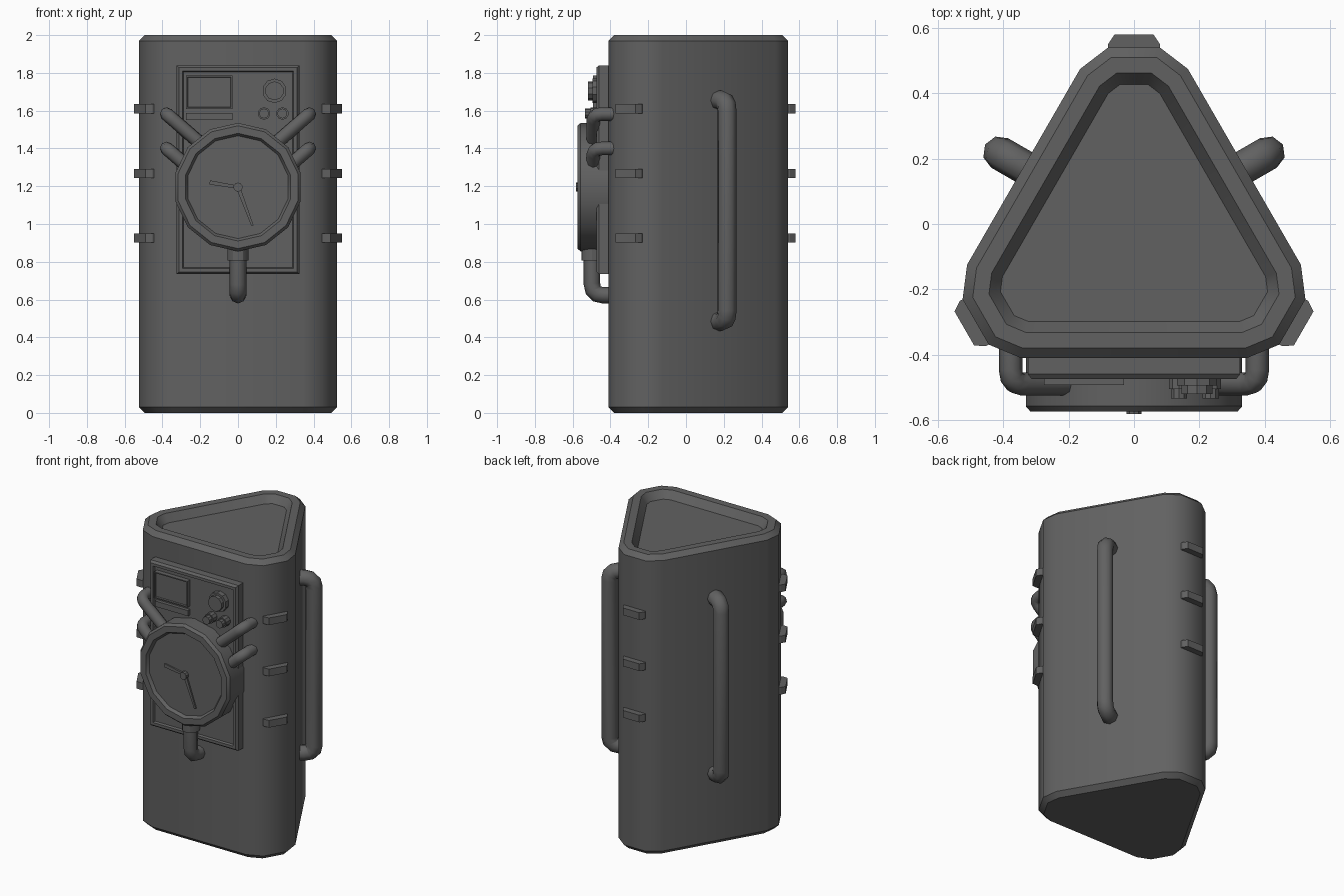
import bpy, bmesh
from math import sin, cos, pi, radians
from mathutils import Vector, Matrix

cube = bpy.data.objects.get("Cube")
if cube:
    bpy.data.objects.remove(cube)

grey = bpy.data.materials.new("dark_grey")
grey.use_nodes = True
COLOUR = (0.12, 0.12, 0.12, 1)
grey.diffuse_color = COLOUR
grey.node_tree.nodes["Principled BSDF"].inputs["Base Color"].default_value = COLOUR

CENTRE = Vector((0, -0.02, 0))   # axis of the three-sided body


def finish(obj, angle=30):
    obj.data.materials.clear()
    obj.data.materials.append(grey)
    bpy.ops.object.select_all(action='DESELECT')
    obj.select_set(True)
    bpy.context.view_layer.objects.active = obj
    bpy.ops.object.shade_smooth_by_angle(angle=radians(angle))
    return obj


def loft(name, rings, angle=30):
    """Skin a stack of equal-length rings and cap both ends."""
    bm = bmesh.new()
    loops = [[bm.verts.new(p) for p in ring] for ring in rings]
    for a, b in zip(loops, loops[1:]):
        for i in range(len(a)):
            j = (i + 1) % len(a)
            bm.faces.new((a[i], a[j], b[j], b[i]))
    bm.faces.new(loops[0][::-1])
    bm.faces.new(loops[-1])
    bmesh.ops.recalc_face_normals(bm, faces=bm.faces)
    mesh = bpy.data.meshes.new(name)
    bm.to_mesh(mesh)
    bm.free()
    obj = bpy.data.objects.new(name, mesh)
    bpy.context.collection.objects.link(obj)
    return finish(obj, angle)


def inset(points, d):
    """Mitred inward offset of a clockwise outline."""
    out = []
    for i, p in enumerate(points):
        e1 = (p - points[i - 1]).normalized()
        e2 = (points[(i + 1) % len(points)] - p).normalized()
        n1, n2 = Vector((e1.y, -e1.x)), Vector((e2.y, -e2.x))
        out.append(p + (n1 + n2) * d / (1 + n1.dot(n2)))
    return out


def turned(name, x, z, profile, sides):
    """Round part facing the front, from (radius, y) pairs."""
    rings = [[(x + r * sin(2 * pi * i / sides), y, z + r * cos(2 * pi * i / sides))
              for i in range(sides)] for r, y in profile]
    return loft(name, rings)


def plate(name, x0, x1, z0, z1, profile):
    """Rectangular part facing the front, from (inset, y) pairs."""
    rings = [[(x0 + d, y, z0 + d), (x1 - d, y, z0 + d),
              (x1 - d, y, z1 - d), (x0 + d, y, z1 - d)] for d, y in profile]
    return loft(name, rings)


def tube(name, path, radius, bend):
    """Eight-sided pipe with rounded elbows."""
    path = [Vector(p) for p in path]
    pts = [path[0]]
    for a, b, c in zip(path, path[1:], path[2:]):
        s, e = b + (a - b).normalized() * bend, b + (c - b).normalized() * bend
        for k in range(4):
            t = k / 3
            pts.append(s * (1 - t) ** 2 + b * 2 * t * (1 - t) + e * t * t)
    pts.append(path[-1])
    curve = bpy.data.curves.new(name, 'CURVE')
    curve.dimensions = '3D'
    curve.bevel_depth = radius
    curve.bevel_resolution = 2
    curve.use_fill_caps = True
    spline = curve.splines.new('POLY')
    spline.points.add(len(pts) - 1)
    for sp, p in zip(spline.points, pts):
        sp.co = (*p, 1)
    obj = bpy.data.objects.new(name, curve)
    bpy.context.collection.objects.link(obj)
    bpy.ops.object.select_all(action='DESELECT')
    obj.select_set(True)
    bpy.context.view_layer.objects.active = obj
    bpy.ops.object.convert(target='MESH')
    return finish(bpy.context.object, 50)


# Body: triangular prism with blunt corners, chamfered rims, sunken top
outline = []
for k in range(3):
    spin = Matrix.Rotation(-2 * pi / 3 * k, 2)
    for x, y in ((-0.165, 0.495), (-0.08, 0.56), (0.08, 0.56), (0.165, 0.495)):
        outline.append(spin @ Vector((x, y)) + CENTRE.xy)
levels = ((0.03, 0), (0, 0.03), (0, 1.97), (0.03, 2), (0.078, 2), (0.112, 1.95))
loft("body", [[(p.x, p.y, z) for p in inset(outline, d)] for d, z in levels], 40)

# Corner clips: three on each corner
clip_shape = ((-0.08, 0.5), (-0.08, 0.57), (-0.06, 0.6), (0.06, 0.6), (0.08, 0.57), (0.08, 0.5))
for k, corner in enumerate(("back", "left", "right")):
    spin = Matrix.Rotation(-2 * pi / 3 * k, 3, 'Z')
    for n, z in enumerate((0.925, 1.268, 1.61)):
        rings = [[spin @ Vector((x, y, z + h)) + CENTRE for x, y in clip_shape]
                 for h in (-0.024, 0.024)]
        loft(f"{corner}_clip_{n + 1}", rings)

# Long carrying handles on the two rear sides
for side, s in (("left", 1), ("right", -1)):
    out = Vector((s * cos(pi / 6), sin(pi / 6), 0))
    near, far = CENTRE + out * 0.36, CENTRE + out * 0.475
    up, low = Vector((0, 0, 1.655)), Vector((0, 0, 0.485))
    tube(f"{side}_handle", (near + up, far + up, far + low, near + low), 0.052, 0.06)

# Front panel with raised frame
plate("front_panel", -0.325, 0.325, 0.735, 1.84,
      ((0, -0.4), (0, -0.46), (0.012, -0.475), (0.03, -0.475), (0.036, -0.462)))
plate("screen", -0.275, -0.03, 1.61, 1.785,
      ((0, -0.45), (0, -0.493), (0.007, -0.493), (0.01, -0.485)))
plate("label_bar", -0.275, -0.03, 1.55, 1.587, ((0, -0.45), (0, -0.485)))

# Control knobs
turned("large_knob", 0.193, 1.705,
       ((0.065, -0.45), (0.065, -0.495), (0.05, -0.495), (0.05, -0.52)), 10)
for side, x in (("right", 0.138), ("left", 0.235)):
    turned(f"{side}_small_knob", x, 1.585,
           ((0.033, -0.45), (0.033, -0.505), (0.026, -0.505), (0.026, -0.535)), 10)

# Gauge drum with recessed dial
GZ = 1.195
turned("gauge", 0, GZ,
       ((0.34, -0.4), (0.34, -0.558), (0.325, -0.575), (0.285, -0.575), (0.272, -0.555)), 14)
turned("gauge_hub", 0, GZ, ((0.024, -0.54), (0.024, -0.582)), 10)


# Dial hands
def hand(name, tip_x, tip_z, w0, w1):
    along = Vector((tip_x, 0, tip_z))
    side = Vector((-tip_z, 0, tip_x)).normalized()
    flat = (side * w0, along + side * w1, along - side * w1, -side * w0)
    loft(name, [[p + Vector((0, y, GZ)) for p in flat] for y in (-0.55, -0.565)])


hand("short_hand", -0.15, 0.025, 0.008, 0.011)
hand("long_hand", 0.077, -0.205, 0.011, 0.006)

# Pipes feeding the gauge
for side, s in (("left", 1), ("right", -1)):
    for level, z in (("upper", 1.582), ("lower", 1.4)):
        tube(f"{side}_{level}_pipe",
             ((s * 0.378, -0.36, z), (s * 0.378, -0.49, z), (s * 0.2, -0.49, z - 0.155)),
             0.036, 0.045)
tube("drain_pipe", ((0, -0.38, 0.623), (0, -0.498, 0.623), (0, -0.498, 0.9)), 0.044, 0.06)
loft("drain_collar", [[(0.055 * cos(pi * i / 6), -0.498 + 0.055 * sin(pi * i / 6), z)
                       for i in range(12)] for z in (0.808, 0.9)])
